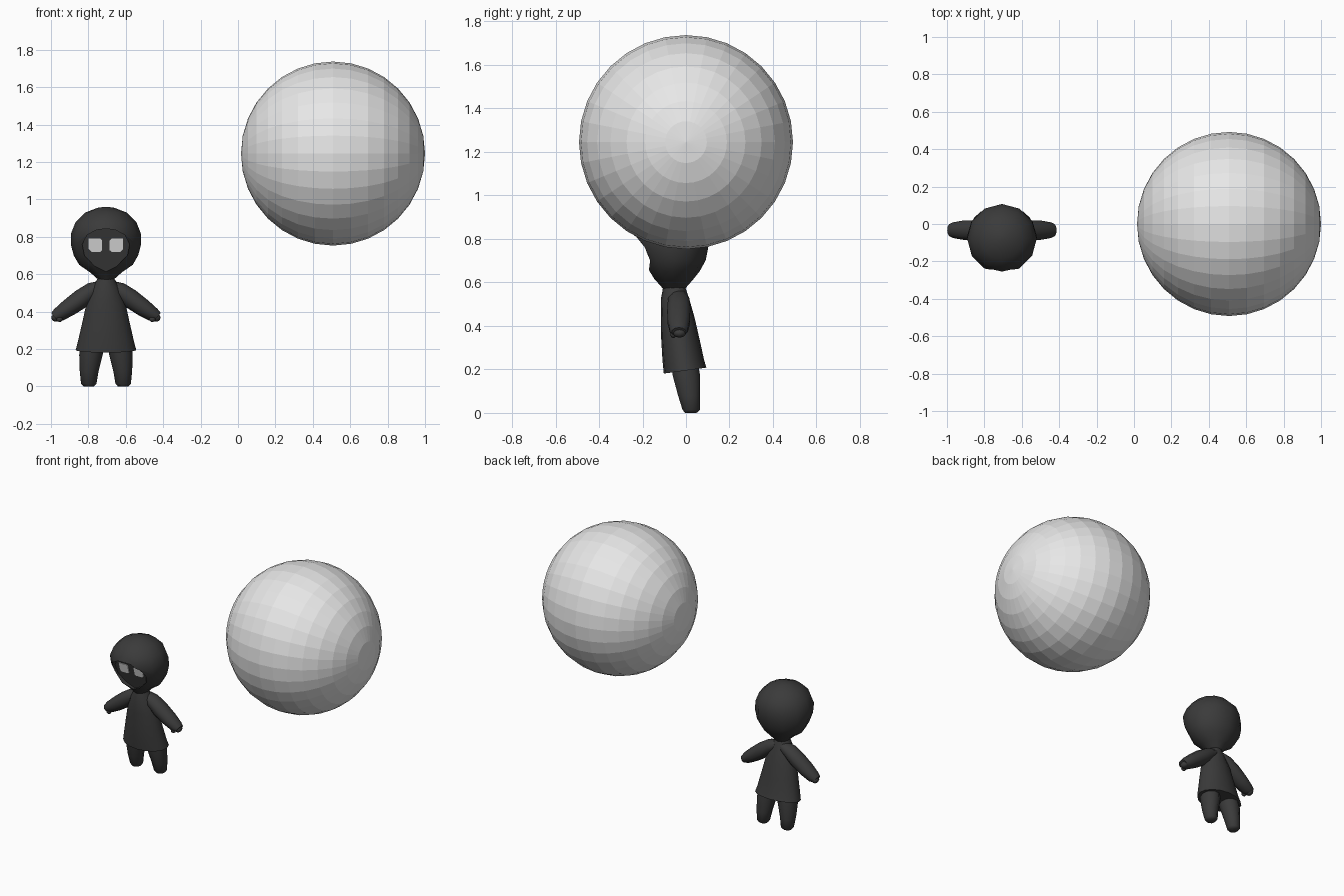
import bpy, bmesh, math
from mathutils import Vector, Matrix

if "Cube" in bpy.data.objects:
    bpy.data.objects.remove(bpy.data.objects["Cube"])

CX = -0.706  # figure centre line


def material(name, value):
    m = bpy.data.materials.new(name)
    m.diffuse_color = (value, value, value, 1)
    m.use_nodes = True
    m.node_tree.nodes["Principled BSDF"].inputs["Base Color"].default_value = m.diffuse_color
    return m


charcoal = material("charcoal", 0.043)
pale_grey = material("pale grey", 0.8)


def finish(bm, name, mat, smooth=None):
    bmesh.ops.recalc_face_normals(bm, faces=bm.faces[:])
    mesh = bpy.data.meshes.new(name)
    bm.to_mesh(mesh)
    bm.free()
    mesh.materials.append(mat)
    ob = bpy.data.objects.new(name, mesh)
    bpy.context.collection.objects.link(ob)
    if smooth:
        shade(ob, smooth)
    return ob


def shade(ob, angle):
    bpy.ops.object.select_all(action='DESELECT')
    ob.select_set(True)
    bpy.context.view_layer.objects.active = ob
    bpy.ops.object.shade_smooth_by_angle(angle=math.radians(angle))


def loft(name, rings, u=(1, 0, 0), v=(0, 1, 0), sides=12, smooth=50):
    """Rings are (centre, radius along u, radius along v), capped at both ends."""
    bm = bmesh.new()
    u, v = Vector(u), Vector(v)
    loops = []
    for c, ru, rv in rings:
        angles = [2 * math.pi * i / sides for i in range(sides)]
        loops.append([bm.verts.new(Vector(c) + u * ru * math.cos(a) + v * rv * math.sin(a))
                      for a in angles])
    for a, b in zip(loops, loops[1:]):
        for i in range(sides):
            j = (i + 1) % sides
            bm.faces.new((a[i], a[j], b[j], b[i]))
    bm.faces.new(loops[0])
    bm.faces.new(loops[-1])
    return finish(bm, name, charcoal, smooth)


# Large faceted ball with its poles along x
bm = bmesh.new()
bmesh.ops.create_uvsphere(bm, u_segments=32, v_segments=16, radius=0.492,
                          matrix=Matrix.Translation((0.508, 0, 1.245))
                          @ Matrix.Rotation(math.pi / 2, 4, 'Y'))
finish(bm, "ball", pale_grey)

# Hooded head: z, centre y, half width, half depth
head = loft("hood", [((CX, y, z), rx, ry) for z, y, rx, ry in (
    (0.57, -0.055, 0.04, 0.05), (0.61, -0.055, 0.085, 0.085),
    (0.65, -0.06, 0.143, 0.122), (0.70, -0.06, 0.172, 0.15),
    (0.76, -0.07, 0.188, 0.172), (0.82, -0.078, 0.186, 0.185),
    (0.88, -0.078, 0.162, 0.162), (0.93, -0.078, 0.11, 0.11),
    (0.955, -0.075, 0.045, 0.045), (0.96, -0.075, 0.01, 0.01))], smooth=None)

# Face opening: right half of the outline, mirrored
half = [(0, 0.615), (0.06, 0.645), (0.115, 0.70), (0.127, 0.76),
        (0.10, 0.81), (0.05, 0.837)]
outline = half + [(0, 0.843)] + [(-x, z) for x, z in reversed(half[1:])]


def floor_y(z):
    return -0.185 + (0.84 - z) * 0.27


bm = bmesh.new()
back = [bm.verts.new((CX + x, floor_y(z), z)) for x, z in outline]
front = [bm.verts.new((CX + x, -0.4, z)) for x, z in outline]
bm.faces.new(back)
bm.faces.new(front)
for i in range(len(outline)):
    j = (i + 1) % len(outline)
    bm.faces.new((back[i], back[j], front[j], front[i]))
cutter = finish(bm, "face_cutter", charcoal)
cutter.hide_render = True
mod = head.modifiers.new("face opening", 'BOOLEAN')
mod.operation = 'DIFFERENCE'
mod.solver = 'EXACT'
mod.object = cutter
bpy.ops.object.select_all(action='DESELECT')
head.select_set(True)
bpy.context.view_layer.objects.active = head
bpy.ops.object.modifier_apply(modifier=mod.name)
bpy.data.objects.remove(cutter)
shade(head, 40)

# Dress, with the hem rising towards the back
dress = loft("dress", [((CX, y, z), rx, ry) for z, y, rx, ry in (
    (0.195, -0.004, 0.162, 0.098), (0.24, -0.012, 0.15, 0.096),
    (0.34, -0.026, 0.127, 0.088), (0.44, -0.038, 0.105, 0.077),
    (0.52, -0.05, 0.075, 0.066), (0.59, -0.055, 0.038, 0.048))], sides=16)
for vert in dress.data.vertices:
    if vert.co.z < 0.2:
        vert.co.z += vert.co.y * 0.14

for side, s in (("left", 1), ("right", -1)):
    # Eye plate on the face floor, with clipped outer corners
    bm = bmesh.new()
    shape = [(0.02, 0.728), (0.03, 0.72), (0.078, 0.72), (0.092, 0.735),
             (0.092, 0.79), (0.03, 0.79), (0.02, 0.78)]
    plate = [[bm.verts.new((CX + s * x, floor_y(z) - d, z)) for x, z in shape]
             for d in (0.001, 0.007)]
    bm.faces.new(plate[0])
    bm.faces.new(plate[1])
    for i in range(len(shape)):
        j = (i + 1) % len(shape)
        bm.faces.new((plate[0][i], plate[0][j], plate[1][j], plate[1][i]))
    finish(bm, side + "_eye", pale_grey)

    # Sleeve
    loft(side + "_sleeve", [((CX + s * x, -0.033, z), r, q) for x, z, r, q in (
        (0.02, 0.54, 0.03, 0.04), (0.07, 0.515, 0.045, 0.052),
        (0.13, 0.47, 0.052, 0.056), (0.20, 0.42, 0.047, 0.054),
        (0.255, 0.382, 0.038, 0.044), (0.277, 0.372, 0.026, 0.034))],
        u=(s * 0.6, 0, 0.8), sides=10)

    # Mitten hand and thumb
    for part, c, size in (("_hand", (0.268, -0.03, 0.368), (0.024, 0.03, 0.022)),
                          ("_thumb", (0.248, -0.058, 0.362), (0.018, 0.014, 0.018))):
        bm = bmesh.new()
        bmesh.ops.create_uvsphere(
            bm, u_segments=8, v_segments=6, radius=1,
            matrix=Matrix.Translation((CX + s * c[0], c[1], c[2]))
            @ Matrix.Diagonal((*size, 1)))
        finish(bm, side + part, charcoal, 60)

    # Leg, tapering down to a rounded foot
    loft(side + "_leg", [((CX + s * x, y, z), rx, ry) for z, x, y, rx, ry in (
        (0.0, 0.092, 0.022, 0.028, 0.028), (0.014, 0.092, 0.024, 0.041, 0.042),
        (0.08, 0.09, 0.014, 0.05, 0.053), (0.17, 0.08, 0.002, 0.063, 0.066),
        (0.26, 0.07, -0.01, 0.062, 0.064))], sides=10)
